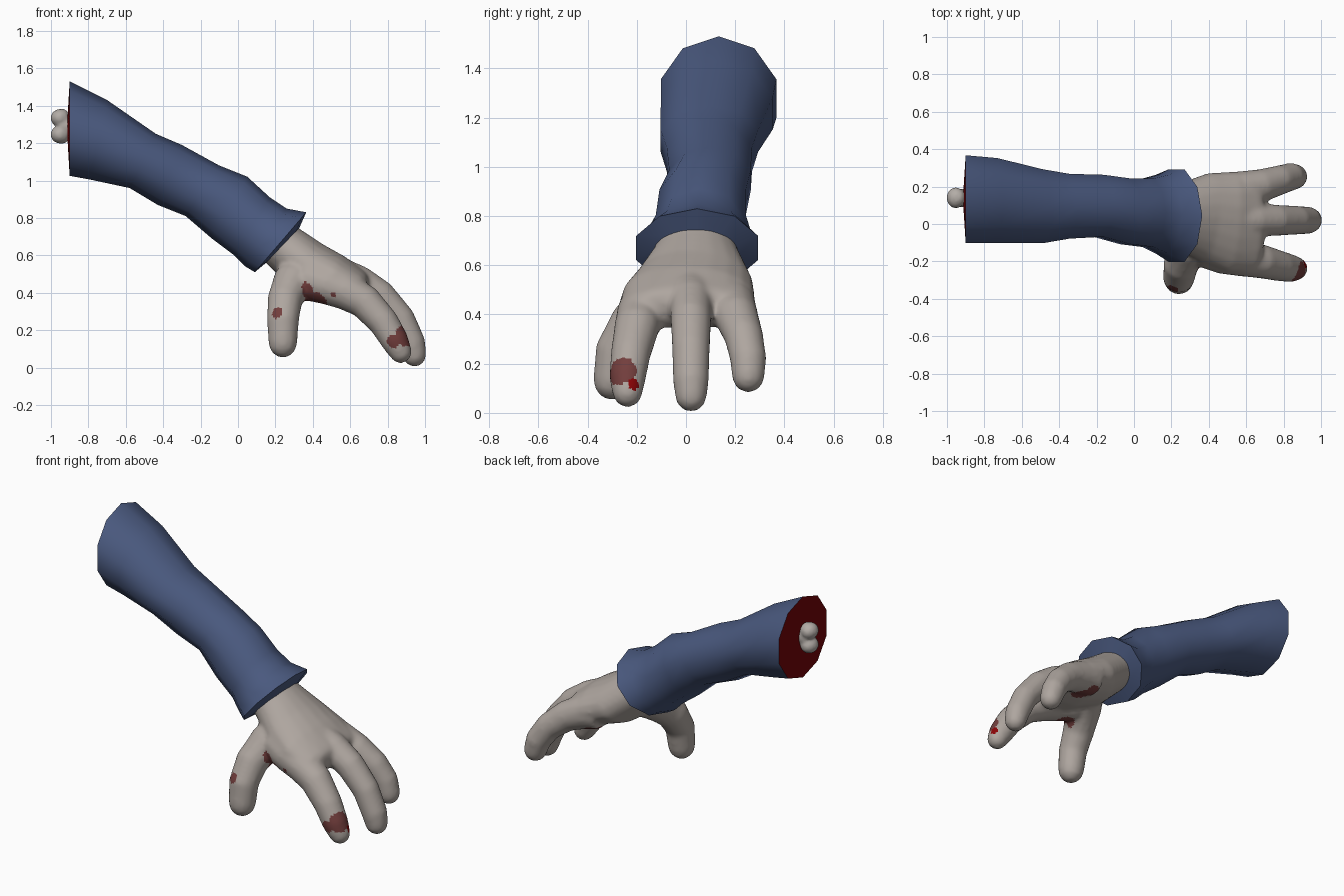
import bpy, bmesh, math
from mathutils import Vector

if "Cube" in bpy.data.objects:
    bpy.data.objects.remove(bpy.data.objects["Cube"])


def material(name, rgb):
    m = bpy.data.materials.new(name)
    m.diffuse_color = (*rgb, 1)
    m.use_nodes = True
    m.node_tree.nodes["Principled BSDF"].inputs["Base Color"].default_value = m.diffuse_color
    return m


SKIN = material("pale skin", (0.425, 0.38, 0.348))
BLOOD = material("dried blood", (0.17, 0.048, 0.046))
RED = material("fresh blood", (0.26, 0.001, 0.002))
CLOTH = material("blue cloth", (0.068, 0.1, 0.21))
FLESH = material("dark red flesh", (0.17, 0.001, 0.002))
BONE = material("bone", (0.45, 0.415, 0.385))


def finish(name, bm, mats, angle):
    bmesh.ops.recalc_face_normals(bm, faces=bm.faces)
    me = bpy.data.meshes.new(name)
    bm.to_mesh(me)
    bm.free()
    ob = bpy.data.objects.new(name, me)
    bpy.context.collection.objects.link(ob)
    for m in mats:
        me.materials.append(m)
    bpy.ops.object.select_all(action='DESELECT')
    ob.select_set(True)
    bpy.context.view_layer.objects.active = ob
    bpy.ops.object.shade_smooth_by_angle(angle=math.radians(angle))
    return ob


def ring(bm, mid, side, up, n):
    """Ellipse of n vertices with half axes side and up."""
    return [bm.verts.new(mid + side * math.sin(k * math.tau / n) + up * math.cos(k * math.tau / n))
            for k in range(n)]


def bridge(bm, rings):
    n = len(rings[0])
    for a, b in zip(rings, rings[1:]):
        for k in range(n):
            bm.faces.new((a[k], a[(k + 1) % n], b[(k + 1) % n], b[k]))


def limb(bm, path, round_end=1.0, n=14):
    """Closed tube along (x, y, z, half width, half thickness) with a rounded end."""
    pts = [Vector(p[:3]) for p in path]
    rings = []
    for i, p in enumerate(path):
        t = (pts[min(i + 1, len(pts) - 1)] - pts[max(i - 1, 0)]).normalized()
        side = (Vector((0, 1, 0)) - t * t.y).normalized()
        up = side.cross(t)
        w, h = p[3], p[-1]
        rings.append(ring(bm, pts[i], side * w, up * h, n))
    for deg in (30, 58, 80):
        a = math.radians(deg)
        c, s = math.cos(a), math.sin(a)
        rings.append(ring(bm, pts[-1] + t * h * s * round_end, side * w * c, up * h * c, n))
    bridge(bm, rings)
    bm.faces.new(rings[0])
    bm.faces.new(rings[-1])


def fuse(ob, voxel, smooth):
    """Melt overlapping pieces into one soft skin."""
    r = ob.modifiers.new("fuse", 'REMESH')
    r.mode, r.voxel_size = 'VOXEL', voxel
    s = ob.modifiers.new("soften", 'SMOOTH')
    s.factor, s.iterations = 0.5, smooth
    for m in ("fuse", "soften"):
        bpy.ops.object.modifier_apply(modifier=m)
    bpy.ops.object.shade_smooth()


# Sleeve rings: top x, top z, bottom x, bottom z, y min, y max
SLEEVE = [
    (-0.90, 1.53, -0.90, 1.025, -0.105, 0.37),
    (-0.70, 1.43, -0.79, 1.005, -0.105, 0.355),
    (-0.44, 1.25, -0.58, 0.96, -0.105, 0.295),
    (-0.30, 1.19, -0.43, 0.87, -0.08, 0.27),
    (-0.10, 1.08, -0.28, 0.81, -0.07, 0.265),
    (0.05, 1.02, -0.14, 0.69, -0.11, 0.245),
    (0.17, 0.91, -0.02, 0.60, -0.125, 0.245),
    (0.26, 0.85, 0.04, 0.54, -0.16, 0.265),
    (0.365, 0.83, 0.09, 0.51, -0.205, 0.295),
    (0.325, 0.74, 0.15, 0.56, -0.12, 0.20),
]


def sleeve_ring(bm, r):
    top, bot = Vector((r[0], 0, r[1])), Vector((r[2], 0, r[3]))
    mid = (top + bot) / 2 + Vector((0, (r[4] + r[5]) / 2, 0))
    return ring(bm, mid, Vector((0, (r[5] - r[4]) / 2 * 1.04, 0)), (top - bot) / 2, 10)


bm = bmesh.new()
bridge(bm, [sleeve_ring(bm, r) for r in SLEEVE])
finish("sleeve", bm, [CLOTH], 50)

# Severed end: slightly domed cap
bm = bmesh.new()
rim = sleeve_ring(bm, SLEEVE[0])
tip = bm.verts.new((-0.915, 0.135, 1.28))
for k in range(10):
    bm.faces.new((rim[k], rim[(k + 1) % 10], tip))
cap = finish("severed_end", bm, [FLESH], 40)
if cap.data.polygons[0].normal.x > 0:
    cap.data.flip_normals()

# Bone stub with two knobs
bm = bmesh.new()
limb(bm, [(-0.86, 0.14, 1.29, 0.05), (-0.945, 0.14, 1.29, 0.05)], 0.6)
for z in (1.334, 1.246):
    limb(bm, [(-0.925, 0.14, z, 0.048), (-0.952, 0.14, z, 0.058, 0.05)])
    limb(bm, [(-0.95, 0.14, z, 0.058, 0.05), (-0.93, 0.14, z, 0.048)], 0.6)
fuse(finish("bone", bm, [BONE], 60), 0.01, 3)

# Hand: palm, three fingers and thumb
bm = bmesh.new()
limb(bm, [(0.17, 0.04, 0.71, 0.15, 0.12), (0.25, 0.04, 0.64, 0.178, 0.13),
          (0.38, 0.035, 0.535, 0.24, 0.145), (0.52, 0.01, 0.475, 0.272, 0.13),
          (0.64, 0.01, 0.43, 0.265, 0.095)], 0.6, 20)
limb(bm, [(0.45, 0.02, 0.51, 0.10), (0.55, 0.02, 0.49, 0.098), (0.65, 0.02, 0.455, 0.09),
          (0.76, 0.02, 0.385, 0.084), (0.87, 0.02, 0.26, 0.078), (0.93, 0.02, 0.13, 0.074),
          (0.943, 0.02, 0.07, 0.066)])
limb(bm, [(0.38, -0.12, 0.47, 0.115), (0.48, -0.165, 0.44, 0.105), (0.58, -0.182, 0.405, 0.1),
          (0.68, -0.20, 0.35, 0.092), (0.78, -0.225, 0.24, 0.082), (0.84, -0.238, 0.14, 0.075),
          (0.868, -0.238, 0.085, 0.063)])
limb(bm, [(0.48, 0.17, 0.46, 0.105), (0.58, 0.185, 0.435, 0.1), (0.68, 0.205, 0.39, 0.09),
          (0.78, 0.235, 0.31, 0.08), (0.84, 0.253, 0.22, 0.075), (0.862, 0.253, 0.15, 0.068)])
limb(bm, [(0.36, -0.03, 0.52, 0.12), (0.29, -0.13, 0.45, 0.11), (0.25, -0.22, 0.36, 0.095),
          (0.24, -0.285, 0.25, 0.086), (0.24, -0.30, 0.13, 0.078)])
hand = finish("hand", bm, [SKIN, BLOOD, RED], 60)
fuse(hand, 0.012, 12)

# Blood stains: centre, radius, material slot
STAINS = [((0.42, -0.21, 0.36), 0.055, 1), ((0.37, -0.20, 0.42), 0.05, 1),
          ((0.40, -0.17, 0.34), 0.06, 1), ((0.54, 0.15, 0.34), 0.06, 1),
          ((0.50, 0.20, 0.36), 0.05, 1),
          ((0.205, -0.35, 0.295), 0.032, 1), ((0.51, -0.27, 0.385), 0.018, 1),
          ((0.88, -0.26, 0.165), 0.06, 1), ((0.83, -0.31, 0.14), 0.036, 1),
          ((0.92, -0.21, 0.12), 0.026, 2)]
for f in hand.data.polygons:
    for c, r, slot in STAINS:
        if (f.center - Vector(c)).length < r:
            f.material_index = slot
